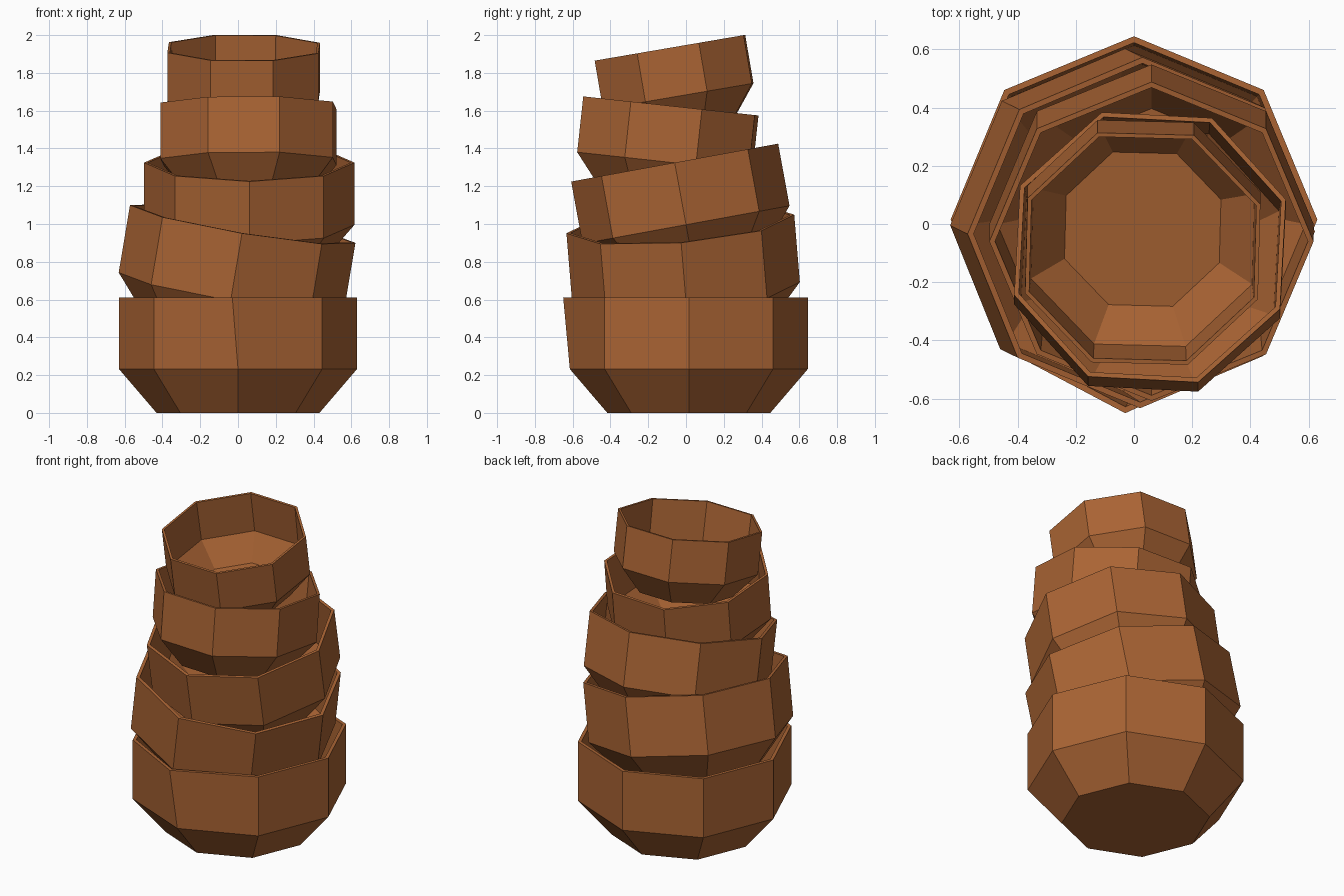
import bpy, bmesh, math
from mathutils import Vector, Quaternion

cube = bpy.data.objects.get("Cube")
if cube:
    bpy.data.objects.remove(cube, do_unlink=True)

# Single clay colour
clay = bpy.data.materials.new("brown_clay")
clay.use_nodes = True
clay.diffuse_color = (0.40, 0.127, 0.034, 1)
clay.node_tree.nodes["Principled BSDF"].inputs["Base Color"].default_value = clay.diffuse_color

SIDES = 8
# Wall section (radius, height below rim) from outer base, over the rim, to inner floor
SECTION = [(0.685, -0.968), (1, -0.6), (1, 0), (0.965, 0), (0.95, -0.59), (0.665, -0.92)]


def make_bowl(name, centre, radius, tilt, spin, dent=(0, 0, 0)):
    """Open octagonal bowl; centre is the rim centre, tilt the rim slope in x and y."""
    bm = bmesh.new()
    rings = []
    for r, z in SECTION:
        ring = []
        for i in range(SIDES):
            a = math.tau * i / SIDES
            ring.append(bm.verts.new((r * radius * math.cos(a), r * radius * math.sin(a), z * radius)))
        rings.append(ring)
    for low, high in zip(rings, rings[1:]):
        for i in range(SIDES):
            j = (i + 1) % SIDES
            bm.faces.new((low[i], low[j], high[j], high[i]))
    bm.faces.new(rings[0][::-1])
    bm.faces.new(rings[-1])
    # Pull the front corner of the rim slightly out of shape
    for ring in rings[2:4]:
        ring[6].co += Vector(dent)
    turn = Vector((0, 0, 1)).rotation_difference(Vector((-tilt[0], -tilt[1], 1)))
    turn = turn @ Quaternion((0, 0, 1), math.radians(spin))
    for v in bm.verts:
        v.co = turn @ v.co + Vector(centre)
    bmesh.ops.recalc_face_normals(bm, faces=bm.faces)
    mesh = bpy.data.meshes.new(name)
    bm.to_mesh(mesh)
    bm.free()
    mesh.materials.append(clay)
    bpy.context.collection.objects.link(bpy.data.objects.new(name, mesh))


# Stack from the largest bowl up to the smallest
make_bowl("bottom_bowl", (0, 0.015, 0.61), 0.63, (0, 0), 0, dent=(-0.03, -0.035, 0))
make_bowl("second_bowl", (0.025, -0.03, 1.0), 0.605, (-0.168, 0.083), 0)
make_bowl("third_bowl", (0.06, -0.06, 1.325), 0.557, (0, 0.183), 0)
make_bowl("fourth_bowl", (0.055, -0.08, 1.625), 0.495, (0, -0.109), 19.5)
make_bowl("top_bowl", (0.03, -0.085, 1.933), 0.433, (0, 0.171), 21)
